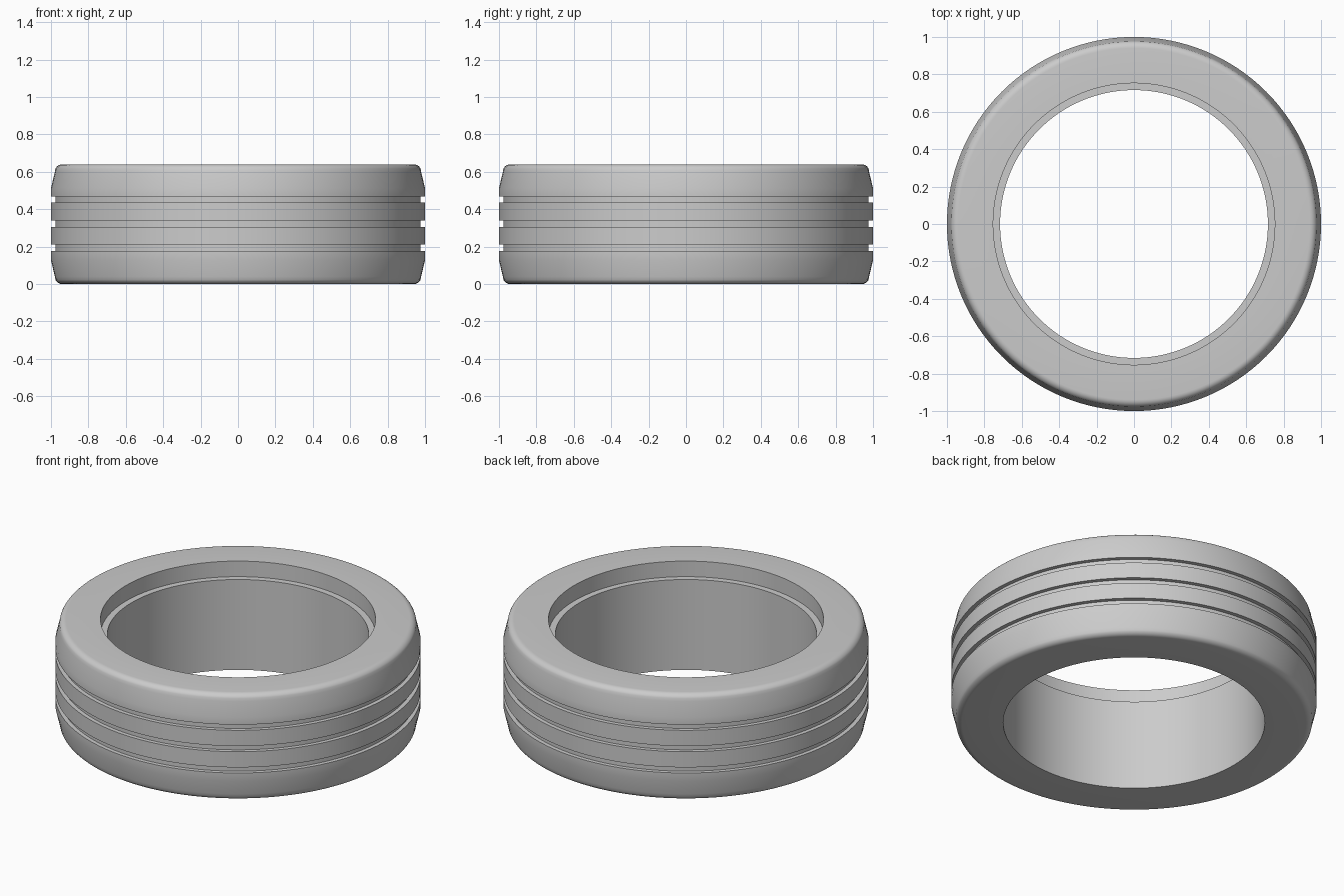
import bpy, bmesh, math

if "Cube" in bpy.data.objects:
    bpy.data.objects.remove(bpy.data.objects["Cube"])

H = 0.64          # tyre width
SEGMENTS = 128

grey = bpy.data.materials.new("grey")
grey.diffuse_color = (0.6, 0.6, 0.6, 1)
grey.use_nodes = True
grey.node_tree.nodes["Principled BSDF"].inputs["Base Color"].default_value = grey.diffuse_color

# Rounded shoulder, from the tread up to the flat sidewall
shoulder = [(1.0, 0.513), (0.979, 0.6)]
for i in range(1, 7):
    a = math.radians(13 + 77 * i / 6)
    shoulder.append((0.94 + 0.04 * math.cos(a), 0.6 + 0.04 * math.sin(a)))

# Tread with three square grooves, bottom to top
tread = []
for z in (0.194, 0.323, 0.452):
    tread += [(1.0, z - 0.017), (0.976, z - 0.017), (0.976, z + 0.017), (1.0, z + 0.017)]

# Closed section: plain bore, lower shoulder, tread, upper shoulder, rim recess
profile = [(0.716, 0.0)]
profile += [(r, H - z) for r, z in reversed(shoulder)]
profile += tread + shoulder
profile += [(0.753, H), (0.753, 0.546), (0.716, 0.546)]

# Revolve the section around the z axis
bm = bmesh.new()
rings = []
for i in range(SEGMENTS):
    a = 2 * math.pi * i / SEGMENTS
    rings.append([bm.verts.new((r * math.cos(a), r * math.sin(a), z)) for r, z in profile])
n = len(profile)
for i in range(SEGMENTS):
    p, q = rings[i], rings[(i + 1) % SEGMENTS]
    for j in range(n):
        k = (j + 1) % n
        bm.faces.new((p[j], q[j], q[k], p[k]))
bmesh.ops.recalc_face_normals(bm, faces=bm.faces)

mesh = bpy.data.meshes.new("tyre")
bm.to_mesh(mesh)
bm.free()
mesh.materials.append(grey)
tyre = bpy.data.objects.new("tyre", mesh)
bpy.context.collection.objects.link(tyre)

# Smooth surface with crisp groove and rim edges
bpy.context.view_layer.objects.active = tyre
tyre.select_set(True)
bpy.ops.object.shade_smooth_by_angle(angle=math.radians(30))
